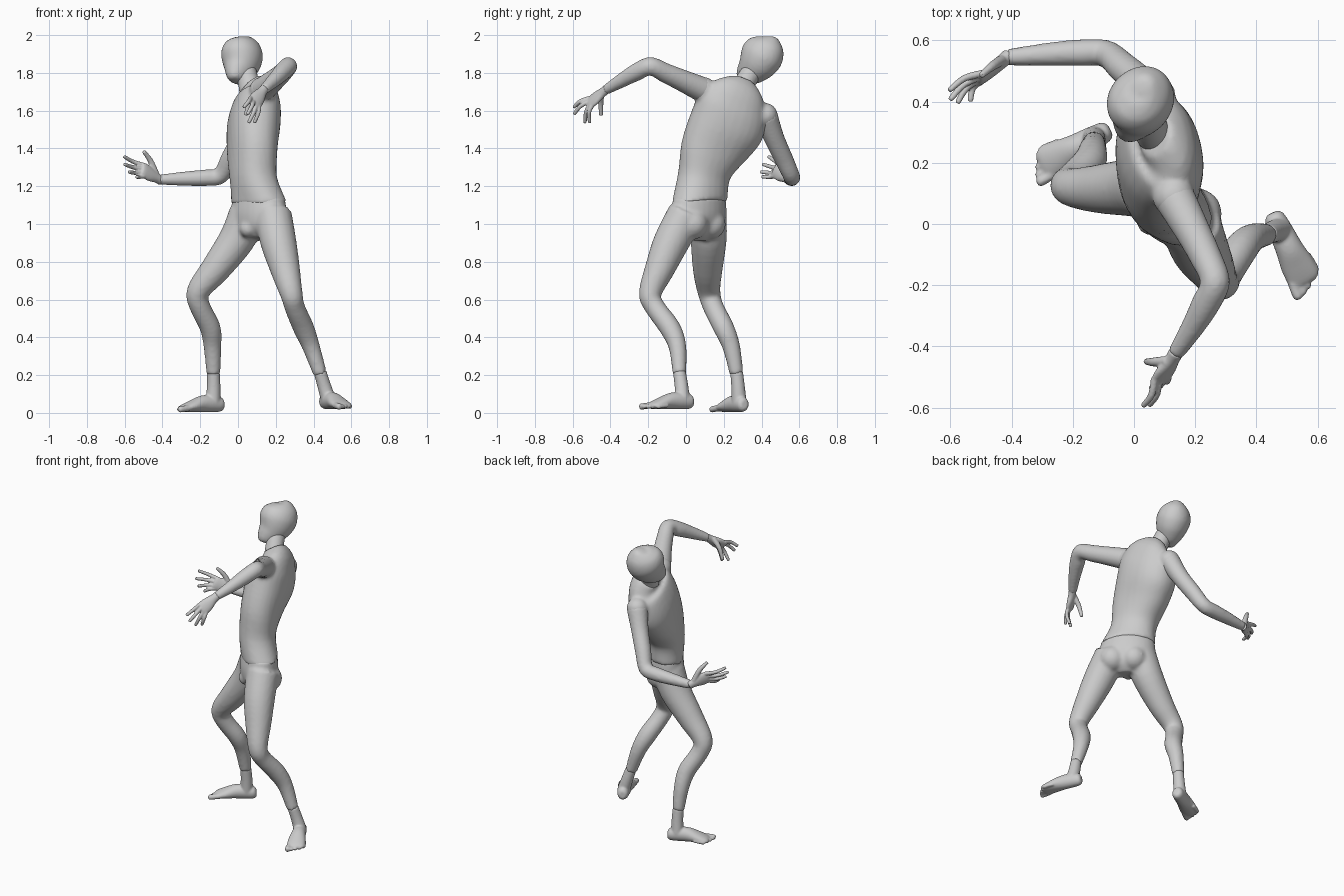
import bpy, bmesh
from mathutils import Vector as V, Matrix
from math import cos, sin, pi


def spline(rows, n):
    """Catmull-Rom interpolation of equal-length number rows."""
    out = []
    for i in range(len(rows) - 1):
        p = [rows[max(i - 1, 0)], rows[i], rows[i + 1], rows[min(i + 2, len(rows) - 1)]]
        for k in range(n):
            t = k / n
            out.append([0.5 * (2 * b + (c - a) * t + (2 * a - 5 * b + 4 * c - d) * t * t
                               + (3 * b - a - 3 * c + d) * t ** 3) for a, b, c, d in zip(*p)])
    return out + [list(rows[-1])]


def loft(bm, rows, n=4, sides=28, power=1.0):
    """Rows: x y z half_width half_depth side_x side_y side_z."""
    rows = spline(rows, n)
    loops = []
    for i, r in enumerate(rows):
        c, s = V(r[:3]), V(r[5:8]).normalized()
        t = (V(rows[min(i + 1, len(rows) - 1)][:3]) - V(rows[max(i - 1, 0)][:3])).normalized()
        f = s.cross(t).normalized()
        ring = []
        for k in range(sides):
            u, w = cos(2 * pi * k / sides), sin(2 * pi * k / sides)
            u, w = (abs(q) ** power * (1 if q > 0 else -1) for q in (u, w))
            ring.append(bm.verts.new(c + s * u * r[3] + f * w * r[4]))
        loops.append(ring)
    for a, b in zip(loops, loops[1:]):
        for k in range(sides):
            j = (k + 1) % sides
            bm.faces.new((a[k], a[j], b[j], b[k]))
    bm.faces.new(loops[0][::-1])
    bm.faces.new(loops[-1])


def tube(bm, pts, n=4, sides=20):
    """Round tube through x y z radius points."""
    side, rows = None, []
    for i, p in enumerate(pts):
        t = (V(pts[min(i + 1, len(pts) - 1)][:3]) - V(pts[max(i - 1, 0)][:3])).normalized()
        side = t.orthogonal() if side is None else side - t * side.dot(t)
        side.normalize()
        rows.append([*p[:3], p[3], p[3], *side])
    loft(bm, rows, n, sides)


def ball(bm, c, r):
    bmesh.ops.create_uvsphere(bm, u_segments=24, v_segments=16, radius=r,
                              matrix=Matrix.Translation(c))


def finish(name, bm, voxel, smooth=4):
    """Fuse the pieces of a part into one smooth skin."""
    bmesh.ops.recalc_face_normals(bm, faces=bm.faces)
    me = bpy.data.meshes.new(name)
    bm.to_mesh(me)
    bm.free()
    ob = bpy.data.objects.new(name, me)
    bpy.context.collection.objects.link(ob)
    m = ob.modifiers.new("fuse", 'REMESH')
    m.mode, m.voxel_size, m.use_smooth_shade = 'VOXEL', voxel, True
    m = ob.modifiers.new("relax", 'SMOOTH')
    m.factor, m.iterations = 0.5, smooth


# Torso, twisting and leaning from hips to shoulders
bm = bmesh.new()
loft(bm, [(.11, .072, 1.115, .168, .112, .7, -.7, 0),
          (.08, .095, 1.25, .143, .113, .5, -.85, .08),
          (.075, .15, 1.39, .182, .125, .3, -.92, .25),
          (.083, .215, 1.52, .203, .137, .2, -.88, .4),
          (.095, .25, 1.62, .195, .125, .2, -.88, .42),
          (.10, .275, 1.69, .155, .095, .2, -.88, .42),
          (.065, .295, 1.74, .078, .066, .2, -.88, .42)], power=.9)
ball(bm, (.13, .09, 1.71), .07)
ball(bm, (.07, .42, 1.575), .066)
finish("torso", bm, .011, 6)

# Head with tapered jaw, tilted
up = V((.05, .45, .89)).normalized()
face = V((-.62, -.70, .28))
face = (face - up * face.dot(up)).normalized()
side = up.cross(face)
mid = V((.018, .395, 1.885))
bm = bmesh.new()
loft(bm, [(*(mid + up * h + face * f), w, d, *side) for h, f, d, w in (
    (-.158, .045, .02, .02), (-.147, .043, .046, .04), (-.115, .03, .07, .062),
    (-.075, .012, .092, .084), (-.03, 0, .112, .1), (.02, -.005, .118, .105),
    (.07, -.008, .1, .088), (.105, -.005, .06, .052), (.118, 0, .02, .02))])
finish("head", bm, .01)

# Neck
bm = bmesh.new()
tube(bm, [(.07, .29, 1.70, .064), (.055, .315, 1.755, .056), (.04, .36, 1.82, .056)])
finish("neck", bm, .01, 2)

# Trousers: pelvis, both legs, seat and groin
legs = {"left": [(.185, 0, 1.05, .1), (.215, -.08, .9, .095), (.25, -.14, .76, .079),
                 (.283, -.19, .63, .06), (.30, -.165, .56, .054), (.347, -.085, .45, .056),
                 (.387, -.045, .35, .047), (.435, -.035, .205, .036)],
        "right": [(.05, .115, 1.05, .1), (-.005, .12, .92, .096), (-.12, .115, .76, .079),
                  (-.212, .122, .64, .061), (-.2, .145, .56, .055), (-.147, .2, .45, .055),
                  (-.135, .24, .35, .047), (-.13, .268, .205, .037)]}
bm = bmesh.new()
loft(bm, [(.11, .072, 1.14, .163, .107, .7, -.7, 0), (.11, .066, 1.05, .174, .116, .7, -.7, 0),
          (.105, .057, .97, .15, .1, .7, -.7, 0), (.1, .05, .92, .07, .06, .7, -.7, 0)])
for pts in legs.values():
    tube(bm, pts)
for c, r in (((.205, .035, 1.0), .082), ((.11, .13, 1.0), .08), ((.055, .01, .975), .047)):
    ball(bm, c, r)
finish("trousers", bm, .011, 5)

# Arms
arms = {"left": [(.13, .09, 1.71, .068), (.19, -.02, 1.76, .058), (.235, -.11, 1.80, .052),
                 (.265, -.19, 1.835, .049), (.235, -.26, 1.805, .047), (.19, -.34, 1.76, .038),
                 (.135, -.425, 1.71, .027)],
        "right": [(.07, .42, 1.575, .066), (.02, .465, 1.46, .054), (-.04, .515, 1.35, .05),
                  (-.092, .557, 1.258, .045), (-.17, .56, 1.245, .044), (-.28, .555, 1.24, .038),
                  (-.415, .545, 1.235, .027)]}
for name, pts in arms.items():
    bm = bmesh.new()
    tube(bm, pts)
    finish(name + "_arm", bm, .01)


# Feet with toes
def foot(name, heel, d, ankle, sgn, z0):
    d = V((*d, 0)).normalized()
    lat = V((-d.y, d.x, 0)) * sgn
    o = V((*heel, z0))
    at = lambda s, l, z: o + d * s + lat * l + V((0, 0, z))
    bm = bmesh.new()
    loft(bm, [(*at(s, l, z), w, h, *lat) for s, l, z, w, h in (
        (.004, 0, .042, .018, .022), (.02, 0, .042, .033, .038), (.07, 0, .046, .04, .045),
        (.13, 0, .045, .045, .044), (.19, 0, .033, .054, .032), (.24, 0, .022, .054, .02),
        (.258, -.005, .018, .046, .013))])
    a = V(ankle)
    tube(bm, [(*a, .034), (*a.lerp(at(.06, 0, .06), .5), .036), (*at(.065, 0, .055), .04)])
    for i in range(5):
        l = -.041 + .0225 * i
        s = .288 - .004 * i - .0025 * i * i
        r = .017 if i == 0 else .0115
        tube(bm, [(*at(s - .06, l * .9, .022), r), (*at(s - .02, l, .018), r),
                  (*at(s, l, .015), r), (*at(s + .009, l, .013), r * .6)], 3, 12)
    finish(name, bm, .006)


foot("left_foot", (.45, .04), (.43, -.9), (.435, -.035, .215), 1, .018)
foot("right_foot", (-.075, .312), (-.88, -.48), (-.13, .268, .215), -1, .003)


# Hands with spread, bent fingers
def hand(name, wrist, knuckle, across, sgn, tips, thumb):
    w, k, x = V(wrist), V(knuckle), V(across).normalized()
    d = (k - w).normalized()
    x = (x - d * x.dot(d)).normalized()
    back = d.cross(x) * sgn
    bm = bmesh.new()
    loft(bm, [(*w.lerp(k, t), a, b, *x) for t, a, b in (
        (-.08, .026, .024), (.2, .028, .022), (.6, .041, .02), (.95, .042, .016),
        (1.1, .036, .01))], 4, 20)
    for i, tip in enumerate(tips):
        base = k + x * (.031 - .0205 * i) - d * .01
        tip = V(tip)
        joint = base.lerp(tip, .5) + back * .014
        tube(bm, [(*base, .0125), (*joint, .0115), (*tip, .0095),
                  (*(tip + (tip - joint).normalized() * .005), .006)], 4, 12)
    a, tip = w.lerp(k, .25) + x * .016, V(thumb)
    tube(bm, [(*a, .018), (*(a.lerp(tip, .5) + x * .014), .015), (*tip, .01)], 4, 12)
    finish(name, bm, .0045, 2)


hand("left_hand", (.135, -.425, 1.71), (.085, -.51, 1.64), (-.65, -.1, .65), -1,
     [(.032, -.592, 1.62), (.052, -.59, 1.585), (.058, -.535, 1.54), (.088, -.51, 1.54)],
     (.04, -.45, 1.575))
hand("right_hand", (-.415, .545, 1.235), (-.50, .475, 1.285), (.1, .35, .9), 1,
     [(-.6, .44, 1.355), (-.598, .41, 1.315), (-.575, .4, 1.275), (-.535, .405, 1.25)],
     (-.5, .485, 1.385))
